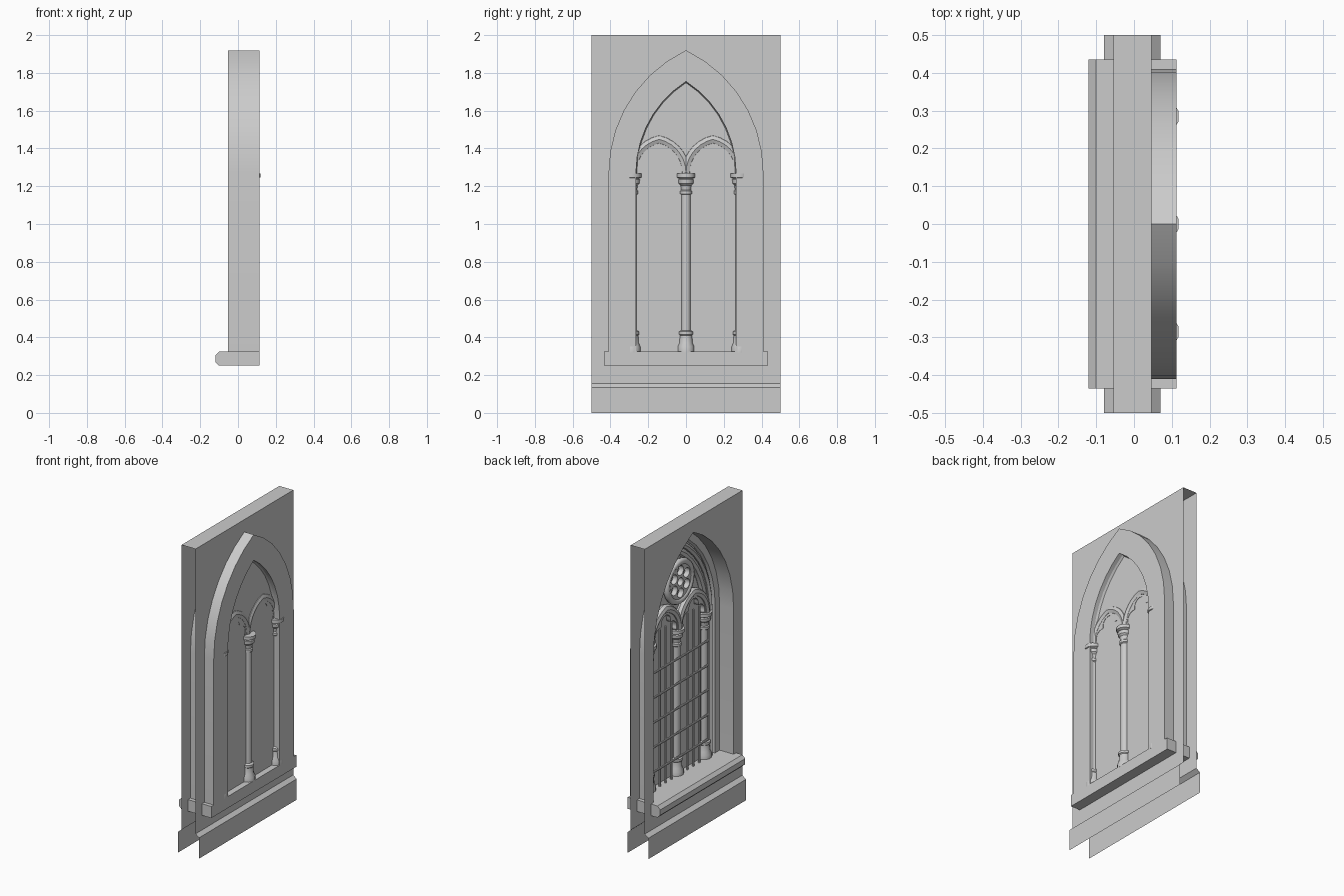
import bpy, bmesh
from math import sin, cos, acos, pi, tau
from mathutils import Matrix

if "Cube" in bpy.data.objects:
    bpy.data.objects.remove(bpy.data.objects["Cube"])

SPRING, FOOT = 1.27, 0.32
WX0, WX1 = -0.054, 0.046      # wall sheets
CX = 0.07                     # tracery plane


def make(name, verts, faces, smooth=None):
    me = bpy.data.meshes.new(name)
    me.from_pydata(verts, [], faces)
    bm = bmesh.new()
    bm.from_mesh(me)
    bmesh.ops.remove_doubles(bm, verts=bm.verts, dist=1e-5)
    bmesh.ops.recalc_face_normals(bm, faces=bm.faces)
    bm.to_mesh(me)
    bm.free()
    ob = bpy.data.objects.new(name, me)
    bpy.context.collection.objects.link(ob)
    if smooth:
        bpy.ops.object.select_all(action='DESELECT')
        ob.select_set(True)
        bpy.context.view_layer.objects.active = ob
        bpy.ops.object.shade_smooth_by_angle(angle=smooth)
    return ob


def arch(w, c, y0=0.0, foot=None, seg=7):
    """Pointed arch outline (y, z), right foot to left foot."""
    R = w + c
    top = acos(c / R)
    half = [(-c + R * cos(top * i / seg), SPRING + R * sin(top * i / seg)) for i in range(seg + 1)]
    half[-1] = (0.0, half[-1][1])
    if foot is not None:
        half.insert(0, (w, foot))
    pts = half + [(-y, z) for y, z in reversed(half[:-1])]
    return [(y + y0, z) for y, z in pts]


def sweep(name, profile, c, y0=0.0, foot=None, closed=True, seg=7):
    """Sweep an (x, half width) profile round a pointed arch."""
    rails = [[(x, y, z) for y, z in arch(w, c, y0, foot, seg)] for x, w in profile]
    n, m = len(rails[0]), len(rails)
    faces = [(r * n + i, r * n + i + 1, (r + 1) % m * n + i + 1, (r + 1) % m * n + i)
             for r in range(m if closed else m - 1) for i in range(n - 1)]
    return make(name, [p for r in rails for p in r], faces, 0.6)


def ring(x, w, r, n=8):
    return [(x + r * cos(tau * k / n), w + r * sin(tau * k / n)) for k in range(n)]


def lathe(name, x, y, prof, n=12):
    verts = [(x + r * cos(tau * (k + .5) / n), y + r * sin(tau * (k + .5) / n), z)
             for r, z in prof for k in range(n)]
    faces = [(j * n + k, j * n + (k + 1) % n, (j + 1) * n + (k + 1) % n, (j + 1) * n + k)
             for j in range(len(prof) - 1) for k in range(n)]
    faces += [tuple(range(n)), tuple(range((len(prof) - 1) * n, len(prof) * n))]
    return make(name, verts, faces, 0.6)


def prism(name, prof, y0, y1):
    n = len(prof)
    verts = [(x, y, z) for y in (y0, y1) for x, z in prof]
    faces = [(i, (i + 1) % n, n + (i + 1) % n, n + i) for i in range(n)]
    return make(name, verts, faces + [tuple(range(n)), tuple(range(n, 2 * n))])


def plate(name, loops, x, half):
    """Flat pierced plate in the window plane: first loop outer, others holes."""
    cu = bpy.data.curves.new(name, 'CURVE')
    cu.dimensions, cu.fill_mode, cu.extrude = '2D', 'BOTH', half
    for loop in loops:
        s = cu.splines.new('POLY')
        s.points.add(len(loop) - 1)
        for p, (y, z) in zip(s.points, loop):
            p.co = (y, z, 0, 1)
        s.use_cyclic_u = True
    ob = bpy.data.objects.new(name, cu)
    bpy.context.collection.objects.link(ob)
    ob.matrix_world = Matrix(((0, 0, 1, x), (1, 0, 0, 0), (0, 1, 0, 0), (0, 0, 0, 1)))
    bpy.ops.object.select_all(action='DESELECT')
    ob.select_set(True)
    bpy.context.view_layer.objects.active = ob
    bpy.ops.object.convert(target='MESH')


def circle(y, z, r, n=16):
    return [(y + r * cos(tau * k / n), z + r * sin(tau * k / n)) for k in range(n)]


# wall sheets with arched opening and chamfered plinth (ends and base open)
for name, x, px in (("wall_inner", WX0, -0.08), ("wall_outer", WX1, 0.07)):
    right = arch(0.41, 0.31, 0, 0.29)
    right = right[:len(right) // 2 + 1]
    for s, side in ((1, "right"), (-1, "left")):
        loop = [(0, .155), (.5, .155), (.5, 2), (0, 2)] + right[::-1] + [(0, .29)]
        make(f"{name}_{side}", [(x, s * y, z) for y, z in loop], [tuple(range(len(loop)))])
    make(name + "_plinth", [(a, y, z) for y in (-.5, .5) for a, z in ((px, 0), (px, .135), (x, .155))],
         [(0, 1, 4, 3), (1, 2, 5, 4)])
make("wall_top", [(WX0, -.5, 2), (WX1, -.5, 2), (WX1, .5, 2), (WX0, .5, 2)], [(0, 1, 2, 3)])

# reveal and moulded arch frame
sweep("arch_frame", [(WX0, .41), (.113, .41), (.113, .265), (CX, .265), (CX, .305), (.05, .31),
                     (.038, .325), (.05, .342), (.062, .345), (.062, .355), (.046, .365), (.046, .41)],
      0.31, 0, FOOT, closed=False)

# sill
prism("sill", [(.113, .25), (.113, .325), (-.1, .325), (-.12, .305), (-.12, .27), (-.1, .25)], -.435, .435)

# glass
glass = arch(.27, .31, 0, FOOT)
make("glass", [(.074, y, z) for y, z in glass], [tuple(range(len(glass)))])

# columns with base and capital
COL = [(.045, .32), (.045, .35), (.036, .37), (.033, .41), (.038, .415), (.038, .43), (.025, .437),
       (.025, 1.155), (.032, 1.16), (.032, 1.175), (.026, 1.18), (.03, 1.205), (.04, 1.215),
       (.042, 1.235), (.036, 1.24), (.05, 1.247), (.05, 1.268)]
for name, y in (("column_left", -.285), ("column_centre", 0), ("column_right", .285)):
    lathe(name, CX, y, COL)

# tracery: main arch roll, lancet rolls, trefoil plates
sweep("main_arch_roll", ring(CX, .285, .027), .31)
for name, y0 in (("lancet_left", -.1425), ("lancet_right", .1425)):
    sweep(name + "_roll", ring(CX - .012, .1425, .027), .04, y0)
    outer = arch(.13, .04, y0)
    cusp = []
    for cy, cz, a0, a1 in ((.062, 1.30, -.55, 1.75), (0, 1.362, -.25, pi + .25), (-.062, 1.30, pi - 1.75, pi + .55)):
        cusp += [(y0 + cy + .048 * cos(a0 + (a1 - a0) * k / 8), cz + .048 * sin(a0 + (a1 - a0) * k / 8))
                 for k in range(9)]
    plate(name + "_trefoil", [outer + cusp[::-1]], .06, .016)

# rose: pierced plate in a round moulding
RZ = 1.575
foils = [circle(.072 * cos(tau * k / 6 + pi / 6), RZ + .072 * sin(tau * k / 6 + pi / 6), .031, 12) for k in range(6)]
plate("rose_plate", [circle(0, RZ, .128, 24)] + foils + [circle(0, RZ, .026, 12)], .055, .016)
bpy.ops.mesh.primitive_torus_add(major_radius=.125, minor_radius=.02, major_segments=24, minor_segments=8,
                                 location=(.05, 0, RZ), rotation=(0, pi / 2, 0))
bpy.context.object.name = "rose_ring"
bpy.ops.object.shade_smooth_by_angle(angle=0.9)


# iron grille
def bar(name, loc, length, rot):
    bpy.ops.mesh.primitive_cylinder_add(vertices=8, radius=.007, depth=length, location=loc, rotation=rot)
    bpy.context.object.name = name


for i in range(5):
    bar(f"grille_horizontal_{i}", (.035, 0, .45 + i * .16), .56, (pi / 2, 0, 0))
for s in (-1, 1):
    for i in range(3):
        bar(f"grille_vertical_{s}_{i}", (.047, s * (.1425 + (i - 1) * .06), .83), 1.02, (0, 0, 0))
